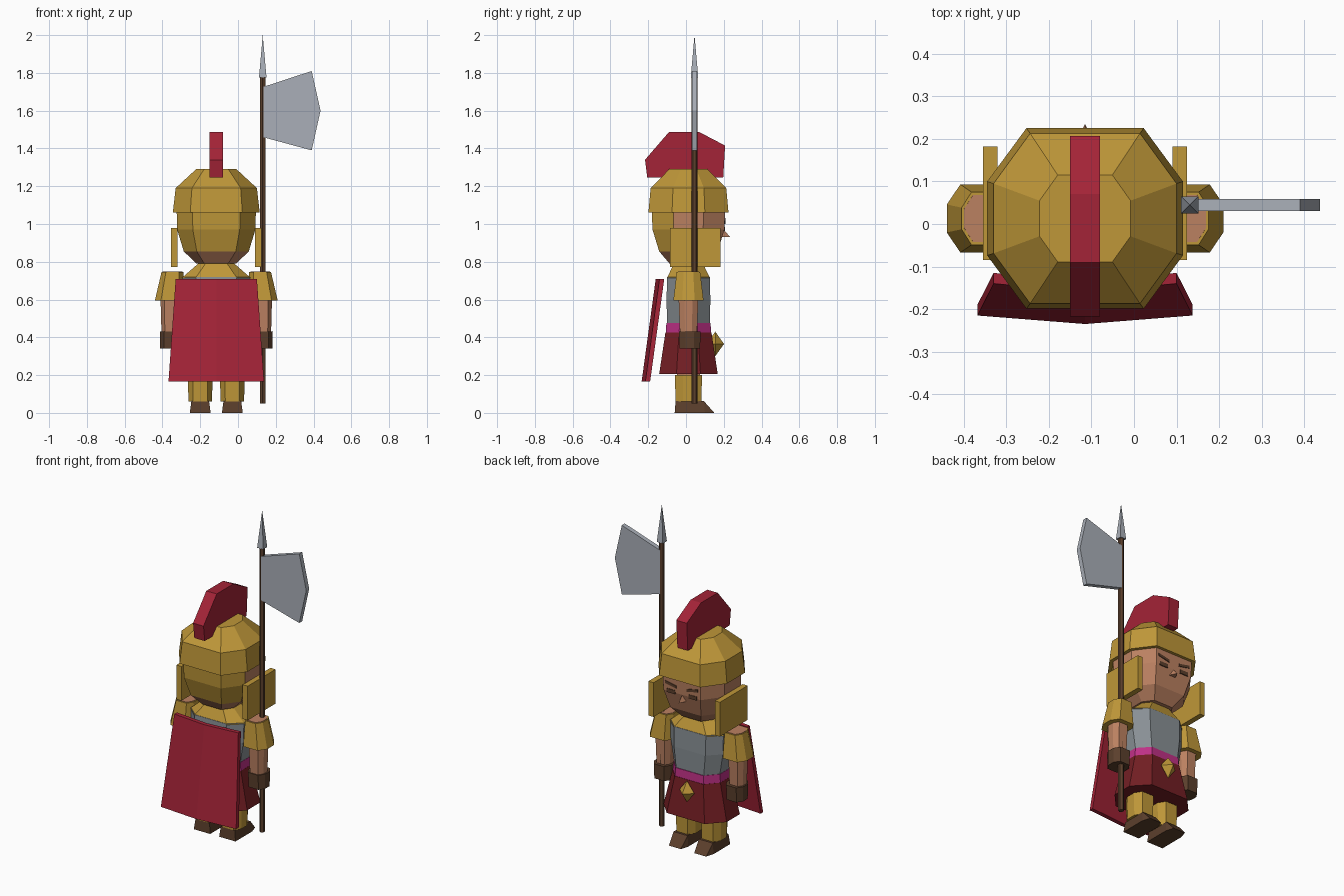
import bpy, bmesh, math
from mathutils import Vector

if "Cube" in bpy.data.objects:
    bpy.data.objects.remove(bpy.data.objects["Cube"])

CX, CY = -0.115, 0.013   # body axis


def mat(name, r, g, b):
    m = bpy.data.materials.new(name)
    m.diffuse_color = (r, g, b, 1)
    m.use_nodes = True
    m.node_tree.nodes["Principled BSDF"].inputs["Base Color"].default_value = m.diffuse_color
    return m


GOLD = mat("gold", 0.52, 0.31, 0.04)
SKIN = mat("skin", 0.50, 0.22, 0.12)
RED = mat("cape red", 0.37, 0.017, 0.038)
MAROON = mat("skirt maroon", 0.17, 0.013, 0.017)
GREY = mat("armour grey", 0.25, 0.28, 0.30)
STEEL = mat("blade steel", 0.40, 0.43, 0.48)
PINK = mat("belt pink", 0.52, 0.03, 0.24)
BROWN = mat("dark brown", 0.105, 0.05, 0.025)


def finish(bm, name, *mats):
    bmesh.ops.recalc_face_normals(bm, faces=bm.faces[:])
    me = bpy.data.meshes.new(name)
    bm.to_mesh(me)
    bm.free()
    for m in mats:
        me.materials.append(m)
    ob = bpy.data.objects.new(name, me)
    bpy.context.collection.objects.link(ob)
    return ob


def loft(name, rings, *mats, rule=None, cy=CY):
    """Stack of flattened octagons; each ring is (x centre, z, half x, half y)."""
    bm = bmesh.new()
    loops = []
    for cx, z, hx, hy in rings:
        pts = [(1, -.41), (1, .41), (.6, 1), (-.6, 1), (-1, .41), (-1, -.41), (-.6, -1), (.6, -1)]
        loops.append([bm.verts.new((cx + a * hx, cy + b * hy, z)) for a, b in pts])
    for lo, hi in zip(loops, loops[1:]):
        for i in range(8):
            j = (i + 1) % 8
            bm.faces.new((lo[i], lo[j], hi[j], hi[i]))
    bm.faces.new(loops[0][::-1])
    bm.faces.new(loops[-1])
    bmesh.ops.recalc_face_normals(bm, faces=bm.faces[:])
    if rule:
        for f in bm.faces:
            f.material_index = rule(f.calc_center_median(), f.normal)
    return finish(bm, name, *mats)


def hull(name, pts, m):
    """Convex solid around the given points."""
    bm = bmesh.new()
    for p in pts:
        bm.verts.new(p)
    bmesh.ops.convex_hull(bm, input=bm.verts[:])
    bmesh.ops.dissolve_limit(bm, angle_limit=0.01, verts=bm.verts[:], edges=bm.edges[:])
    return finish(bm, name, m)


def box(name, x, y, z, m):
    return hull(name, [(a, b, c) for a in x for b in y for c in z], m)


# head: face and sides are skin, the back is covered by the helmet's neck guard
loft("head", [(CX, .79, .105, .10), (CX, .855, .172, .155), (CX, .97, .207, .19), (CX, 1.08, .21, .195)],
     SKIN, GOLD, rule=lambda c, n: int(n.y < -.3 and c.z > .86))
hull("nose", [(CX - .022, .19, .93), (CX + .022, .19, .93), (CX, .19, .98), (CX, .235, .93)], SKIN)

# helmet dome
loft("helmet", [(CX, 1.06, .23, .212), (CX, 1.19, .215, .20), (CX, 1.29, .107, .102)], GOLD)

# helmet crest
crest = [(-.205, 1.245), (-.217, 1.34), (-.09, 1.487), (.07, 1.487), (.207, 1.415), (.197, 1.245)]
hull("crest", [(x, y, z) for x in (-.15, -.08) for y, z in crest], RED)

# torso, collar, belt, skirt
loft("torso", [(CX, .46, .152, .113), (CX, .60, .175, .116), (CX, .72, .178, .113)], GREY)
loft("collar", [(CX, .715, .182, .113), (CX, .795, .09, .075)], GOLD)
loft("belt", [(CX, .42, .16, .12), (CX, .475, .156, .117)], PINK)
loft("skirt", [(CX, .205, .212, .155), (CX, .425, .16, .122)], MAROON)

# belt gem
g = Vector((CX, .155, .365))
hull("belt_gem", [g + Vector(v) * s for v in ((.05, 0, 0), (0, .046, 0), (0, 0, .065)) for s in (1, -1)], GOLD)

# parts repeated on both sides
for s, side in ((-1, "left"), (1, "right")):
    def X(d):
        return CX + s * d

    # helmet cheek plate
    box(side + "_cheek_plate", (X(.206), X(.240)), (-.085, .182), (.772, .98), GOLD)
    # eye and slanted brow on the face
    box(side + "_eye", (X(.045), X(.10)), (.195, .2065), (.962, .985), BROWN)
    hull(side + "_brow", [(X(a), y, z + dz) for a, z in ((.035, 1.0), (.11, 1.015))
                          for y in (.195, .209) for dz in (0, .016)], BROWN)
    # arm, shoulder plate, glove
    loft(side + "_arm", [(X(.245), .42, .045, .045), (X(.245), .60, .05, .052), (X(.232), .748, .052, .055)], SKIN)
    loft(side + "_shoulder_plate", [(X(.245), .595, .08, .08), (X(.232), .745, .058, .062)], GOLD)
    loft(side + "_glove", [(X(.243), .34, .055, .054), (X(.243), .43, .056, .058)], BROWN, cy=.02)
    # leg: thigh, greave, boot
    loft(side + "_thigh", [(X(.085), .18, .055, .06), (X(.085), .26, .055, .06)], SKIN)
    loft(side + "_greave", [(X(.085), .06, .062, .068), (X(.085), .20, .066, .072)], GOLD)
    boot = [(.055, -.06, 0), (.055, .10, 0), (.04, .15, 0), (.047, -.055, .062), (.047, .095, .062)]
    hull(side + "_boot", [(X(.085) + k * a, y, z) for a, y, z in boot for k in (1, -1)], BROWN)

# cape: slightly folded sheet with thickness
bm = bmesh.new()
rows = [[bm.verts.new((CX + k * hw, y - (0 if k else .02), z)) for k in (-1, 0, 1)]
        for z, hw, y in ((.71, .215, -.115), (.165, .253, -.19))]
for i in range(2):
    bm.faces.new((rows[0][i], rows[0][i + 1], rows[1][i + 1], rows[1][i]))
back = bmesh.ops.extrude_face_region(bm, geom=bm.faces[:] + bm.edges[:] + bm.verts[:], use_keep_orig=True)
bmesh.ops.translate(bm, vec=(0, -.025, 0), verts=[v for v in back["geom"] if isinstance(v, bmesh.types.BMVert)])
finish(bm, "cape", RED)

# long axe: shaft, spear tip, blade
AX, AY = .131, .045
hull("axe_shaft", [(AX + .016 * math.cos(a), AY + .016 * math.sin(a), z)
                   for a in [math.radians(30 + 60 * i) for i in range(6)] for z in (.05, 1.79)], BROWN)
hull("spear_tip", [(AX + a, AY + b, 1.775) for a in (-.02, .02) for b in (-.02, .02)] + [(AX, AY, 2.0)], STEEL)
blade = [(AX, 1.725), (.39, 1.81), (.437, 1.60), (.39, 1.39), (AX, 1.46)]
hull("axe_blade", [(x, y, z) for x, z in blade for y in (.031, .059)], STEEL)
